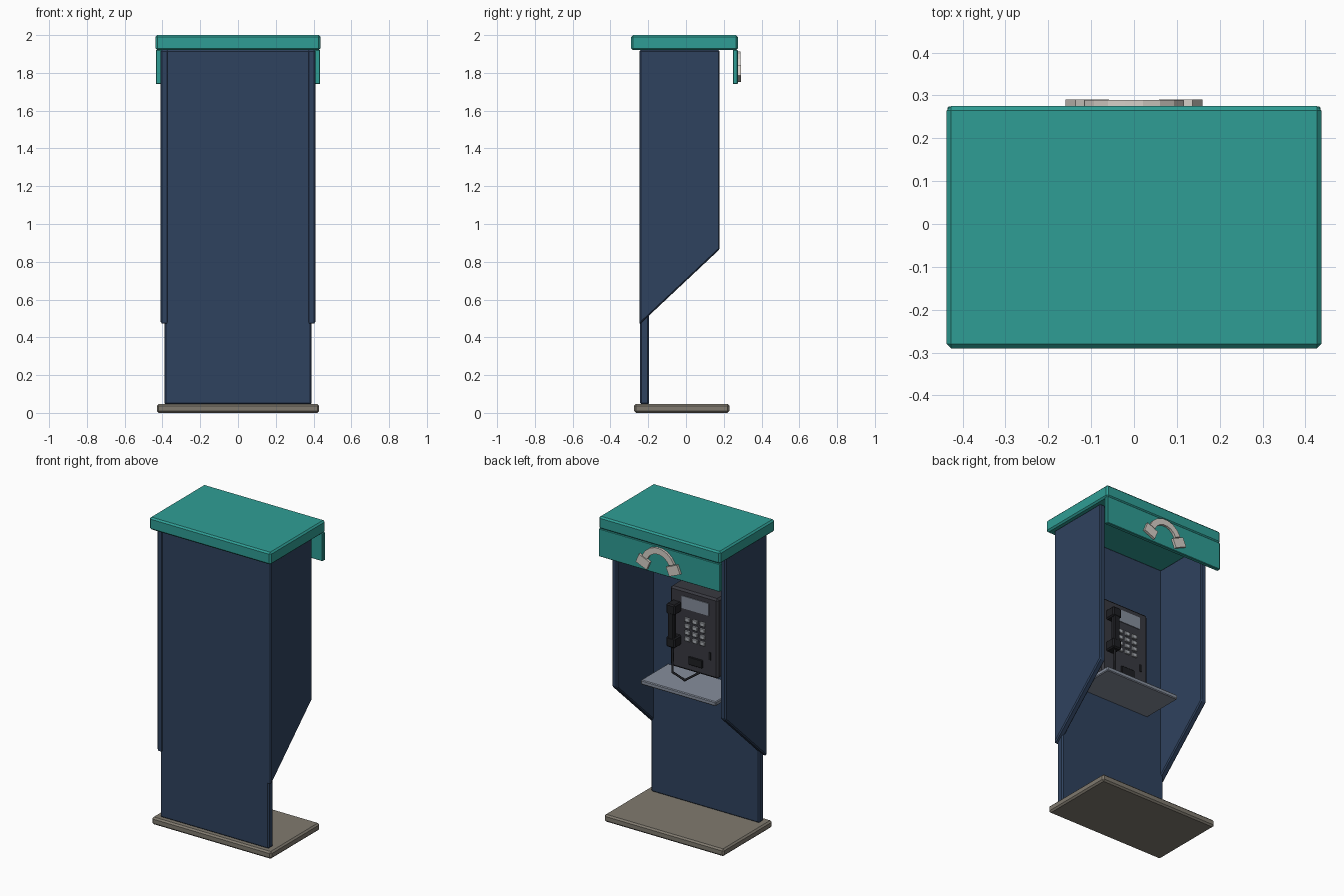
import bpy, bmesh, math
from mathutils import Vector

if "Cube" in bpy.data.objects:
    bpy.data.objects.remove(bpy.data.objects["Cube"])


def material(name, r, g, b):
    m = bpy.data.materials.new(name)
    lin = [((c / 255 + 0.055) / 1.055) ** 2.4 for c in (r, g, b)]
    m.diffuse_color = (*lin, 1)
    m.use_nodes = True
    m.node_tree.nodes["Principled BSDF"].inputs["Base Color"].default_value = m.diffuse_color
    return m


NAVY = material("navy panel", 47, 66, 94)
TEAL = material("teal roof", 47, 158, 149)
STONE = material("stone base", 128, 122, 111)
CREAM = material("cream emblem", 214, 208, 200)
STEEL = material("steel", 134, 142, 156)
CHARCOAL = material("charcoal phone", 56, 57, 64)
BLACK = material("black plastic", 30, 31, 35)
KEY = material("key grey", 172, 176, 182)


def add_object(name, bm, mat, bevel):
    bmesh.ops.recalc_face_normals(bm, faces=bm.faces)
    me = bpy.data.meshes.new(name)
    bm.to_mesh(me)
    bm.free()
    me.materials.append(mat)
    ob = bpy.data.objects.new(name, me)
    bpy.context.collection.objects.link(ob)
    if bevel:
        mod = ob.modifiers.new("bevel", 'BEVEL')
        mod.width = bevel
        mod.segments = 1
        mod.limit_method = 'ANGLE'
    return ob


def box(name, xs, ys, zs, mat, bevel=0.0):
    bm = bmesh.new()
    bmesh.ops.create_cube(bm, size=1)
    for v in bm.verts:
        for i, (a, b) in enumerate((xs, ys, zs)):
            v.co[i] = a if v.co[i] < 0 else b
    return add_object(name, bm, mat, bevel)


def prism(name, points, offset, mat, bevel=0.0):
    """Extrude a flat outline by an offset vector."""
    bm = bmesh.new()
    face = bm.faces.new([bm.verts.new(p) for p in points])
    ext = bmesh.ops.extrude_face_region(bm, geom=[face])
    moved = [g for g in ext["geom"] if isinstance(g, bmesh.types.BMVert)]
    bmesh.ops.translate(bm, vec=Vector(offset), verts=moved)
    return add_object(name, bm, mat, bevel)


# Base, back panel and roof
box("base_plate", (-0.43, 0.43), (-0.275, 0.23), (0, 0.047), STONE, 0.01)
box("back_panel", (-0.39, 0.39), (-0.243, -0.195), (0.045, 1.922), NAVY, 0.008)
box("roof", (-0.437, 0.437), (-0.29, 0.275), (1.92, 2.0), TEAL, 0.01)

# Side panels with slanted lower edge
outline = [(-0.246, 0.468), (0.178, 0.866), (0.178, 1.921), (-0.246, 1.921)]
for side, x in (("left", -0.41), ("right", 0.37)):
    prism(side + "_side_panel", [(x, y, z) for y, z in outline], (0.04, 0, 0), NAVY, 0.007)

# Sign board under the roof edge
box("sign_board", (-0.435, 0.435), (0.248, 0.274), (1.74, 1.921), TEAL, 0.003)

# Handset emblem: an arch and two tilted ends
cx, cz, n = 0.0, 1.79, 7
angles = [math.radians(22 + 136 * i / n) for i in range(n + 1)]
arch = [(0.125 * math.cos(a), 0.27, cz + 0.125 * math.sin(a)) for a in angles]
arch += [(0.085 * math.cos(a), 0.27, cz + 0.085 * math.sin(a)) for a in reversed(angles)]
prism("emblem_arch", arch, (0, 0.019, 0), CREAM)
t = math.radians(23)
for side, s in (("left", -1), ("right", 1)):
    pts = []
    for u, w in ((-1, -1), (1, -1), (1, 1), (-1, 1)):
        u, w = u * 0.0425, w * 0.03
        pts.append((s * (0.109 + u * math.cos(t) - w * math.sin(t)), 0.27,
                    1.797 + u * math.sin(t) + w * math.cos(t)))
    prism(side + "_emblem_end", pts, (0, 0.02, 0), CREAM)

# Shelf and phone body
box("shelf", (-0.27, 0.27), (-0.2, 0.08), (0.878, 0.907), STEEL, 0.005)
box("phone_body", (-0.172, 0.172), (-0.2, -0.08), (0.965, 1.485), CHARCOAL, 0.012)

# Phone face details
F = -0.082
box("phone_screen", (-0.11, 0.086), (F, -0.075), (1.365, 1.445), STEEL)
box("coin_slot", (-0.124, -0.11), (F, -0.075), (1.08, 1.128), BLACK)
box("coin_return", (-0.066, 0.034), (F, -0.07), (1.012, 1.064), BLACK, 0.003)
for row in range(4):
    for col in range(3):
        x, z = 0.042 - 0.054 * col, 1.298 - 0.0415 * row
        box(f"key_{row}_{col}", (x - 0.018, x + 0.018), (F, -0.07),
            (z - 0.013, z + 0.013), KEY, 0.002)

# Handset with grip
box("handset_grip", (0.098, 0.142), (-0.045, -0.01), (1.15, 1.37), BLACK, 0.006)
for name, z in (("handset_earpiece", 1.37), ("handset_mouthpiece", 1.155)):
    box(name, (0.088, 0.152), (-0.082, -0.008), (z - 0.033, z + 0.033), BLACK, 0.008)

# Cord from mouthpiece to phone underside
cu = bpy.data.curves.new("handset_cord", 'CURVE')
cu.dimensions = '3D'
cu.bevel_depth = 0.008
cu.bevel_resolution = 1
cu.use_fill_caps = True
path = [(0.12, -0.035, 1.14), (0.12, -0.033, 0.955), (0.037, -0.04, 0.922), (-0.04, -0.085, 0.975)]
sp = cu.splines.new('POLY')
sp.points.add(len(path) - 1)
for p, co in zip(sp.points, path):
    p.co = (*co, 1)
cu.materials.append(BLACK)
cord = bpy.data.objects.new("handset_cord", cu)
bpy.context.collection.objects.link(cord)
